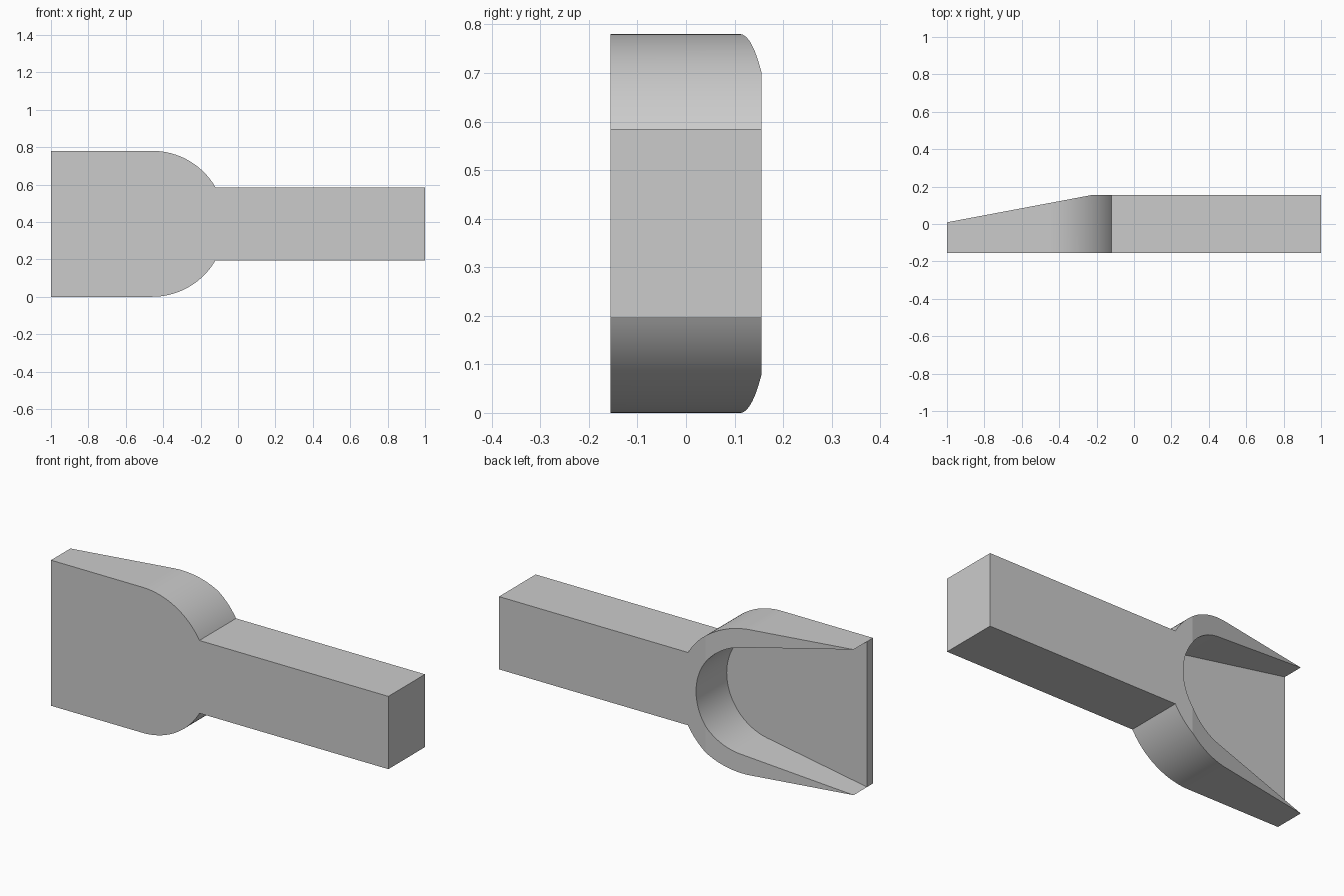
import bpy
import bmesh
from math import acos, asin, cos, sin, atan2, hypot, pi, radians

cube = bpy.data.objects.get("Cube")
if cube:
    bpy.data.objects.remove(cube, do_unlink=True)

# Main dimensions
DEPTH = 0.155            # half thickness
R_OUT, R_IN = 0.39, 0.29  # outer and hollow radius
HANDLE = 0.195           # half height of handle
CX = -0.458              # centre of the round end
X_SLOPE = -0.225         # rim slopes from here to the tip
TIP_Y, FLOOR_Y = 0.009, -0.105
STEPS = 16


def rim_y(x):
    t = min(1, (x + 1) / (X_SLOPE + 1))
    return TIP_Y + (DEPTH - TIP_Y) * t


def arc(radius, start, end):
    """Arc points, with one exactly where the slope begins."""
    mid = acos((X_SLOPE - CX) / radius)
    angles = [start + (mid - start) * i / STEPS for i in range(STEPS)]
    angles += [mid + (end - mid) * i / STEPS for i in range(STEPS + 1)]
    return [(CX + radius * cos(a), radius * sin(a)) for a in angles]


def mirrored(points):
    return points + [(x, -z) for x, z in reversed(points) if abs(z) > 1e-6]


# Outline of the body, and of the hollow whose sides flare to the tips
tip = (-1, R_OUT)
dx, dz = tip[0] - CX, tip[1]
tangent = atan2(dz, dx) - acos(R_IN / hypot(dx, dz))
outer = mirrored([tip] + arc(R_OUT, pi / 2, asin(HANDLE / R_OUT)) + [(1, HANDLE)])
inner = mirrored([tip] + arc(R_IN, tangent, 0))

bm = bmesh.new()


def ring(points, level):
    return [bm.verts.new((x, level(x), z + R_OUT)) for x, z in points]


def walls(a, b):
    for i in range(len(a) - 1):
        bm.faces.new((a[i], a[i + 1], b[i + 1], b[i])).smooth = True


front = ring(outer, lambda x: -DEPTH)
rim_out = ring(outer, rim_y)
rim_in = ring(inner, rim_y)
floor = ring(inner, lambda x: FLOOR_Y)

# Front face, hollow floor, outer and inner walls
bm.faces.new(front)
bm.faces.new(floor)
walls(front, rim_out)
walls(floor, rim_in)

# Open end below the floor
bm.faces.new((front[0], floor[0], floor[-1], front[-1]))


# Flat back with handle, then the two sloping rims
def pick(verts, test):
    return [v for v in verts if test(v.co.x, v.co.z - R_OUT)]


bm.faces.new(pick(rim_out, lambda x, z: x > X_SLOPE - 1e-5)
             + pick(rim_in, lambda x, z: x > X_SLOPE - 1e-5)[::-1])
for side in (1, -1):
    def on_slope(x, z):
        return x < X_SLOPE + 1e-5 and z * side > 0
    loop = pick(rim_out, on_slope) + pick(rim_in, on_slope)[::-1]
    bm.faces.new(loop)

bmesh.ops.remove_doubles(bm, verts=bm.verts, dist=1e-5)
bmesh.ops.recalc_face_normals(bm, faces=bm.faces)
for edge in bm.edges:
    if len(edge.link_faces) == 2 and edge.calc_face_angle(0) > radians(30):
        edge.smooth = False

mesh = bpy.data.meshes.new("scoop")
bm.to_mesh(mesh)
bm.free()
scoop = bpy.data.objects.new("scoop", mesh)
bpy.context.collection.objects.link(scoop)

# Plain grey
grey = bpy.data.materials.new("light grey")
grey.use_nodes = True
colour = (0.6, 0.6, 0.6, 1)
grey.diffuse_color = colour
grey.node_tree.nodes["Principled BSDF"].inputs["Base Color"].default_value = colour
mesh.materials.append(grey)
